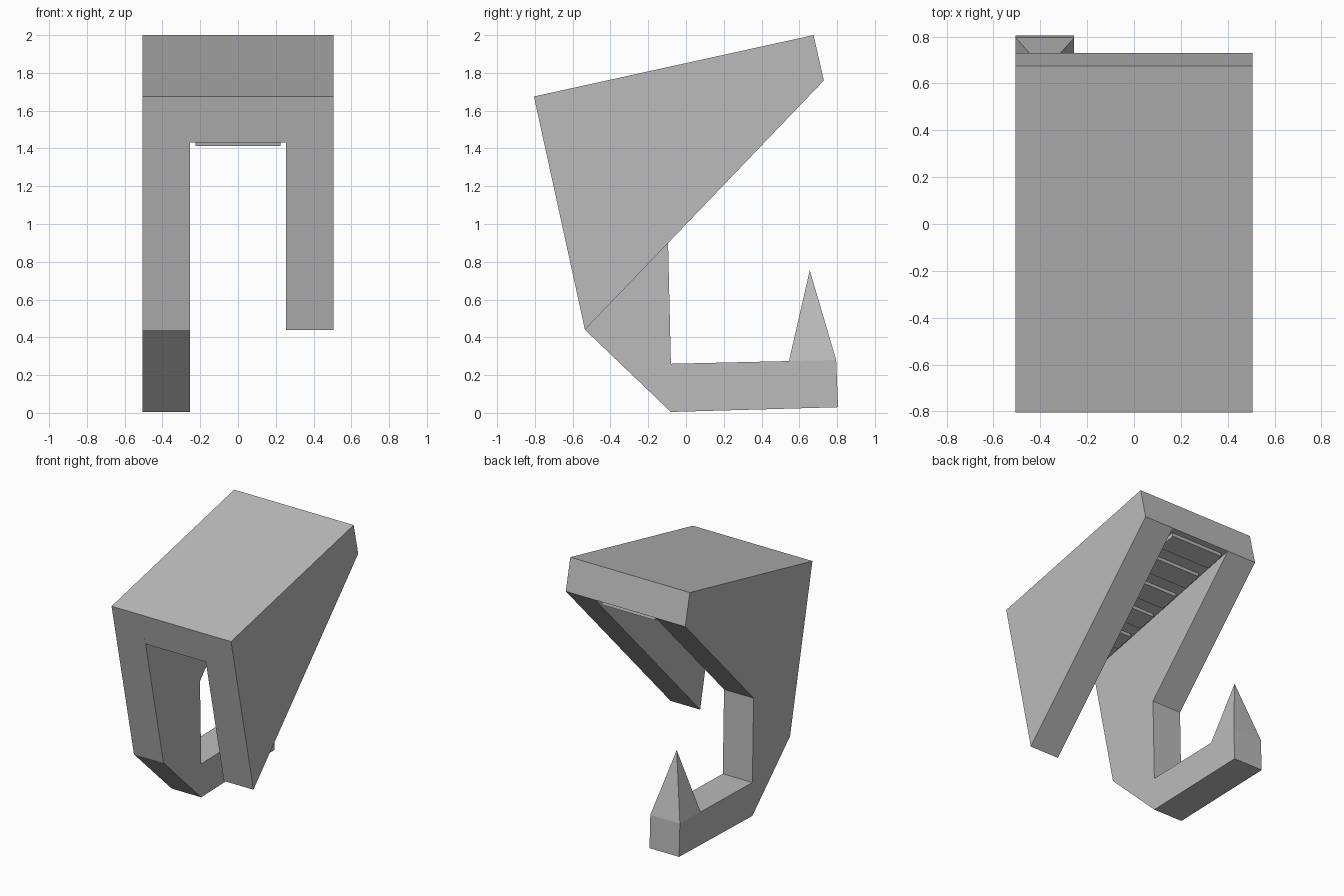
import bpy
import bmesh
from mathutils import Vector

cube = bpy.data.objects.get("Cube")
if cube:
    bpy.data.objects.remove(cube, do_unlink=True)

grey = bpy.data.materials.new("plain grey")
grey.use_nodes = True
colour = (0.5, 0.5, 0.5, 1)
grey.diffuse_color = colour
grey.node_tree.nodes["Principled BSDF"].inputs["Base Color"].default_value = colour


def finish(name, bm):
    bmesh.ops.recalc_face_normals(bm, faces=bm.faces)
    mesh = bpy.data.meshes.new(name)
    bm.to_mesh(mesh)
    bm.free()
    mesh.materials.append(grey)
    obj = bpy.data.objects.new(name, mesh)
    bpy.context.collection.objects.link(obj)
    return obj


def extrude_profile(name, profile, x0, x1):
    """Extrude a (y, z) outline along x."""
    bm = bmesh.new()
    face = bm.faces.new([bm.verts.new((x0, y, z)) for y, z in profile])
    ext = bmesh.ops.extrude_face_region(bm, geom=[face])
    moved = [v for v in ext["geom"] if isinstance(v, bmesh.types.BMVert)]
    bmesh.ops.translate(bm, verts=moved, vec=(x1 - x0, 0, 0))
    return finish(name, bm)


outer, inner = 0.505, 0.255
front_top, back_top = Vector((-0.805, 1.675)), Vector((0.675, 2.0))
back_low, front_foot = Vector((0.73, 1.76)), Vector((-0.535, 0.44))
along = (back_top - front_top).normalized()
down = Vector((along.y, -along.x))
thick = 0.248

# Side walls
wall = [front_top, back_top, back_low, front_foot]
extrude_profile("right_wall", wall, -outer, -inner)
extrude_profile("left_wall", wall, inner, outer)

# Sloping roof slab between the walls
under_front = front_top + down * thick
extrude_profile("roof_slab", [front_top, back_top, back_low, under_front], -inner, inner)

# Crosswise ribs under the roof
count, width, depth = 6, 0.15, 0.03
length = (back_top - front_top).length
pitch = (length - 0.09 - width) / (count - 1)
for i in range(count):
    a = under_front + along * (0.05 + i * pitch)
    b = a + along * width
    lift = down * 0.01
    extrude_profile(f"roof_rib_{i + 1}",
                    [a - lift, b - lift, b + down * depth, a + down * depth], -0.225, 0.225)

# Hooked arm below the right wall
arm = [front_foot, (-0.08, 0.005), (0.805, 0.03), (0.795, 0.28), (-0.08, 0.26), (-0.095, 0.9)]
extrude_profile("hook_arm", arm, -outer, -inner)

# Four-sided spike on the end of the arm
bm = bmesh.new()
base = [bm.verts.new((x, y, z)) for x, y, z in (
    (-outer, 0.545, 0.274), (-inner, 0.545, 0.274), (-inner, 0.795, 0.28), (-outer, 0.795, 0.28))]
tip = bm.verts.new((-0.38, 0.655, 0.755))
bm.faces.new(base)
for i in range(4):
    bm.faces.new((base[i], base[(i + 1) % 4], tip))
finish("hook_spike", bm)
